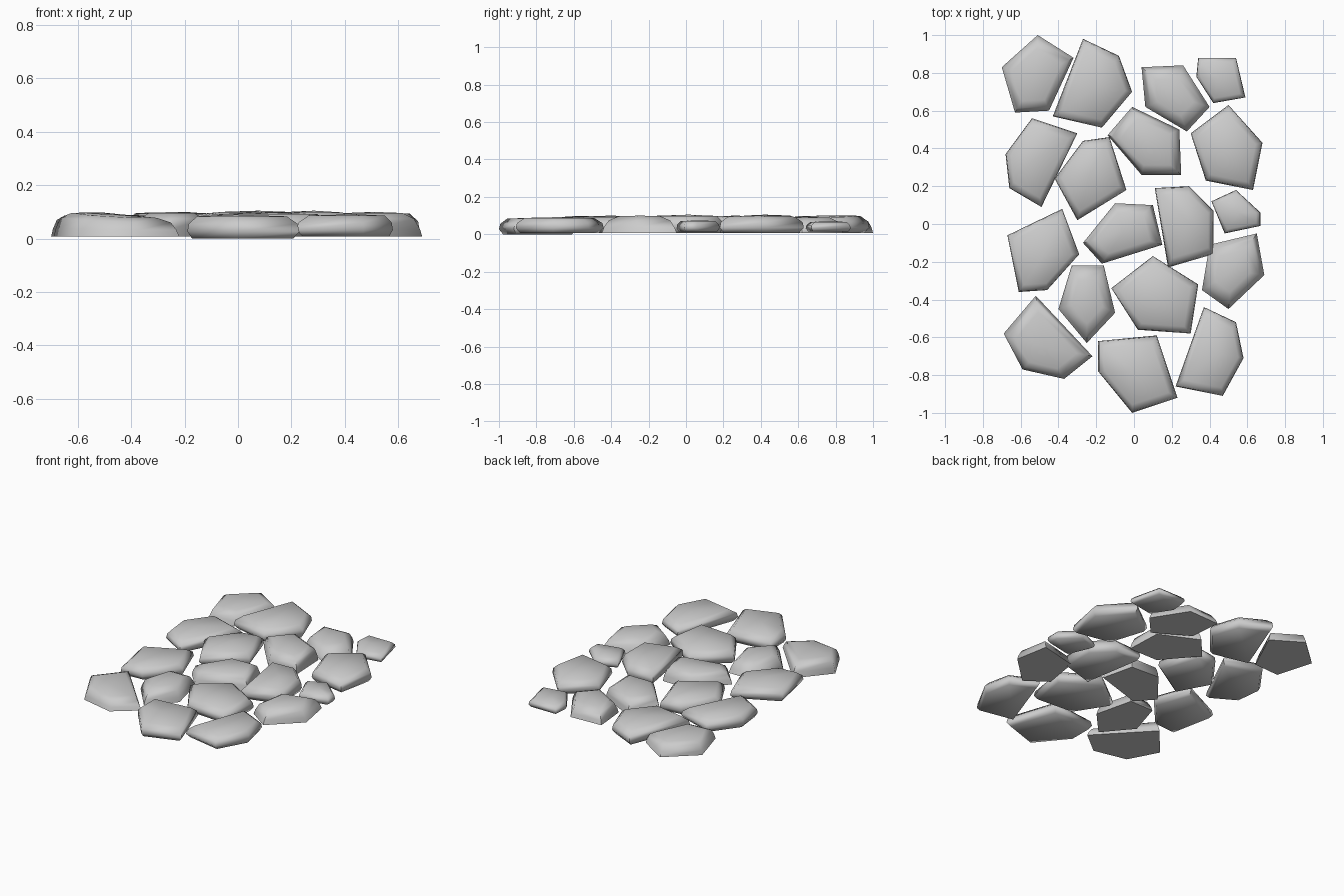
import bpy
import bmesh
from mathutils import Vector

cube = bpy.data.objects.get("Cube")
if cube:
    bpy.data.objects.remove(cube)

grey = bpy.data.materials.new("stone grey")
grey.use_nodes = True
grey.diffuse_color = (0.6, 0.6, 0.6, 1)
grey.node_tree.nodes["Principled BSDF"].inputs["Base Color"].default_value = grey.diffuse_color

# Cross-sections of a stone: (share of outline size, share of height) for each ring
SHAPES = {
    "slab": ((0.90, 0.0), (1.0, 0.30), (0.97, 0.62), (0.80, 0.93)),
    "flared": ((1.0, 0.0), (0.96, 0.35), (0.88, 0.74), (0.68, 0.95)),
    "wedge": ((1.0, 0.0), (0.95, 0.30), (0.82, 0.72), (0.56, 0.96)),
}
BASE = 0.008


def stone(name, outline, shape="slab", height=0.092, lean=(0, 0), base=BASE):
    """Loft rings of the outline into a rounded paving stone with a flat underside."""
    bm = bmesh.new()
    corners = [Vector(p) for p in reversed(outline)]
    centre = sum(corners, Vector((0, 0))) / len(corners)
    rings = []
    for size, rise in SHAPES[shape]:
        ring = []
        for corner in corners:
            offset = (corner - centre) * size
            tilt = offset.dot(Vector(lean)) * rise
            p = centre + offset
            ring.append(bm.verts.new((p.x, p.y, base + (height - base) * rise + tilt)))
        rings.append(ring)
    count = len(corners)
    for low, high in zip(rings, rings[1:]):
        for i in range(count):
            j = (i + 1) % count
            bm.faces.new((low[i], low[j], high[j], high[i]))
    bm.faces.new(rings[0][::-1])
    # Gently raised crown
    crown = bm.verts.new((centre.x, centre.y, height))
    for i in range(count):
        bm.faces.new((rings[-1][i], rings[-1][(i + 1) % count], crown))
    bmesh.ops.recalc_face_normals(bm, faces=bm.faces[:])
    for face in bm.faces:
        face.smooth = True
    for edge in bm.edges:
        if edge.calc_face_angle(0) > 1.2:
            edge.smooth = False
    mesh = bpy.data.meshes.new(name)
    bm.to_mesh(mesh)
    bm.free()
    mesh.materials.append(grey)
    bpy.context.collection.objects.link(bpy.data.objects.new(name, mesh))


# Back row
stone("back_left_stone", [(-.51, 1), (-.32, .88), (-.45, .6), (-.63, .59), (-.7, .83)], "flared")
stone("back_middle_left_stone", [(-.27, .98), (-.08, .89), (-.01, .7), (-.17, .51), (-.43, .57)],
      height=0.1, lean=(-.03, .02))
stone("back_middle_right_stone", [(.04, .83), (.26, .84), (.4, .62), (.28, .49), (.06, .62)], "wedge")
stone("back_right_pebble", [(.34, .88), (.54, .88), (.59, .67), (.42, .64), (.33, .78)],
      height=0.07, base=0.015)

# Upper middle row
stone("upper_left_stone", [(-.54, .56), (-.3, .48), (-.49, .09), (-.66, .19), (-.68, .37)])
stone("upper_inner_left_stone", [(-.27, .44), (-.13, .46), (-.04, .18), (-.3, .02), (-.42, .24)],
      height=0.1)
stone("upper_inner_right_stone", [(-.01, .62), (.24, .5), (.25, .26), (.04, .26), (-.14, .47)],
      "flared", height=0.105)
stone("upper_right_stone", [(.5, .63), (.68, .43), (.63, .18), (.38, .23), (.3, .48)], height=0.1)

# Lower middle row
stone("middle_left_stone", [(-.38, .08), (-.29, -.16), (-.46, -.35), (-.61, -.36), (-.67, -.06)])
stone("middle_inner_left_stone", [(-.1, .11), (.1, .1), (.15, -.11), (-.17, -.21), (-.27, -.1)],
      "flared", height=0.1, lean=(.05, .04))
stone("middle_inner_right_stone", [(.11, .19), (.29, .2), (.42, .07), (.42, -.16), (.18, -.23)],
      height=0.105)
stone("middle_right_pebble", [(.54, .18), (.67, .06), (.67, -.01), (.48, -.05), (.41, .12)],
      height=0.075, base=0.015)
stone("lower_right_stone", [(.65, -.05), (.69, -.27), (.5, -.45), (.36, -.35), (.4, -.11)],
      "wedge", height=0.1)
stone("lower_left_stone", [(-.33, -.22), (-.16, -.22), (-.1, -.47), (-.25, -.63), (-.4, -.45)],
      "wedge", height=0.1)
stone("lower_middle_stone", [(.1, -.17), (.34, -.32), (.3, -.58), (.02, -.56), (-.12, -.34)],
      height=0.098)

# Front row
stone("front_left_stone", [(-.52, -.38), (-.22, -.7), (-.37, -.82), (-.59, -.77), (-.69, -.58)],
      "flared", lean=(-.05, .05))
stone("front_middle_stone", [(-.19, -.62), (.12, -.59), (.23, -.92), (-.01, -1), (-.19, -.78)],
      height=0.09, base=0)
stone("front_right_stone", [(.37, -.44), (.54, -.52), (.58, -.71), (.47, -.91), (.22, -.86)])
